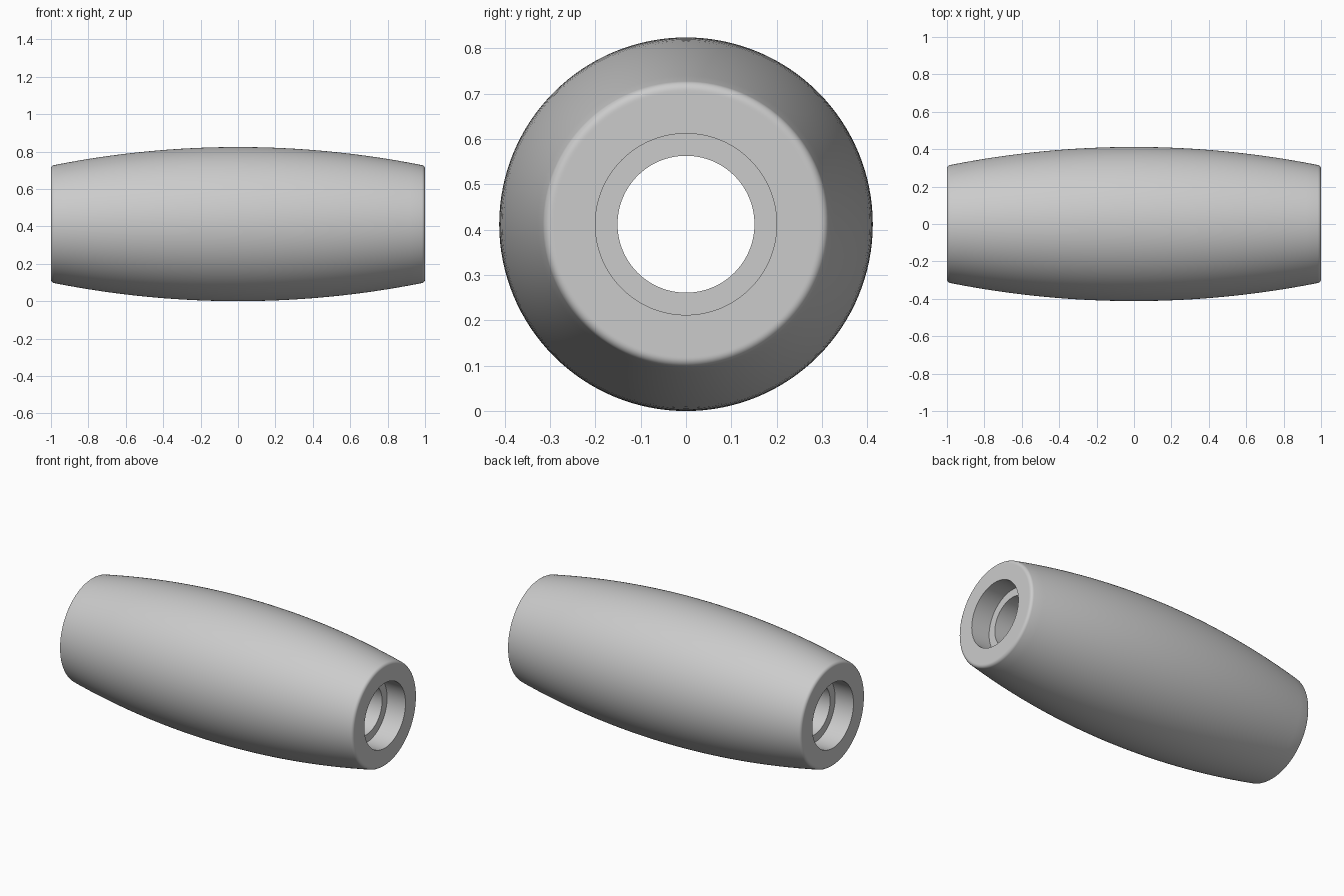
import bpy, bmesh, math
from mathutils import Matrix, Vector

if "Cube" in bpy.data.objects:
    bpy.data.objects.remove(bpy.data.objects["Cube"])

MAX_R, SAG = 0.412, 0.1          # barrel radius and drop at the ends
BORE_R, SEAT_R, SEAT_DEPTH = 0.151, 0.2, 0.125
FILLET = 0.02
SEGMENTS = 128
ARC_R = (1 + SAG ** 2) / (2 * SAG)


def barrel_radius(x):
    return MAX_R - ARC_R + math.sqrt(ARC_R ** 2 - x ** 2)


# Half profile as (x, radius), from the middle of the bore to the crown
slope = math.asin(1 / ARC_R)
end_angle = math.pi / 2 - slope
tangent_x = 1 - FILLET + FILLET * math.cos(end_angle)
fillet_r = barrel_radius(tangent_x) - FILLET * math.sin(end_angle)
half = [(0, BORE_R), (1 - SEAT_DEPTH, BORE_R), (1 - SEAT_DEPTH, SEAT_R),
        (1, SEAT_R), (1, fillet_r - 0.004)]
for i in range(7):
    a = end_angle * i / 6
    half.append((1 - FILLET + FILLET * math.cos(a), fillet_r + FILLET * math.sin(a)))
for i in range(1, 17):
    x = tangent_x * (1 - i / 16)
    half.append((x, barrel_radius(x)))

# Mirror into a closed section and spin it round the x axis
section = half + [(-x, r) for x, r in reversed(half[1:-1])]
bm = bmesh.new()
verts = [bm.verts.new((x, 0, r)) for x, r in section]
edges = [bm.edges.new((v, verts[(i + 1) % len(verts)])) for i, v in enumerate(verts)]
bmesh.ops.spin(bm, geom=verts + edges, cent=(0, 0, 0), axis=(1, 0, 0),
               angle=math.tau, steps=SEGMENTS, use_merge=True)
bmesh.ops.remove_doubles(bm, verts=bm.verts, dist=0.0001)
bmesh.ops.recalc_face_normals(bm, faces=bm.faces)
bmesh.ops.transform(bm, matrix=Matrix.Translation(Vector((0, 0, MAX_R))), verts=bm.verts)

mesh = bpy.data.meshes.new("barrel_sleeve")
bm.to_mesh(mesh)
bm.free()
sleeve = bpy.data.objects.new("barrel_sleeve", mesh)
bpy.context.collection.objects.link(sleeve)

# Plain grey material
grey = bpy.data.materials.new("light_grey")
grey.use_nodes = True
colour = (0.6, 0.6, 0.6, 1)
grey.diffuse_color = colour
grey.node_tree.nodes["Principled BSDF"].inputs["Base Color"].default_value = colour
mesh.materials.append(grey)

bpy.ops.object.select_all(action="DESELECT")
sleeve.select_set(True)
bpy.context.view_layer.objects.active = sleeve
bpy.ops.object.shade_smooth_by_angle(angle=math.radians(30))
